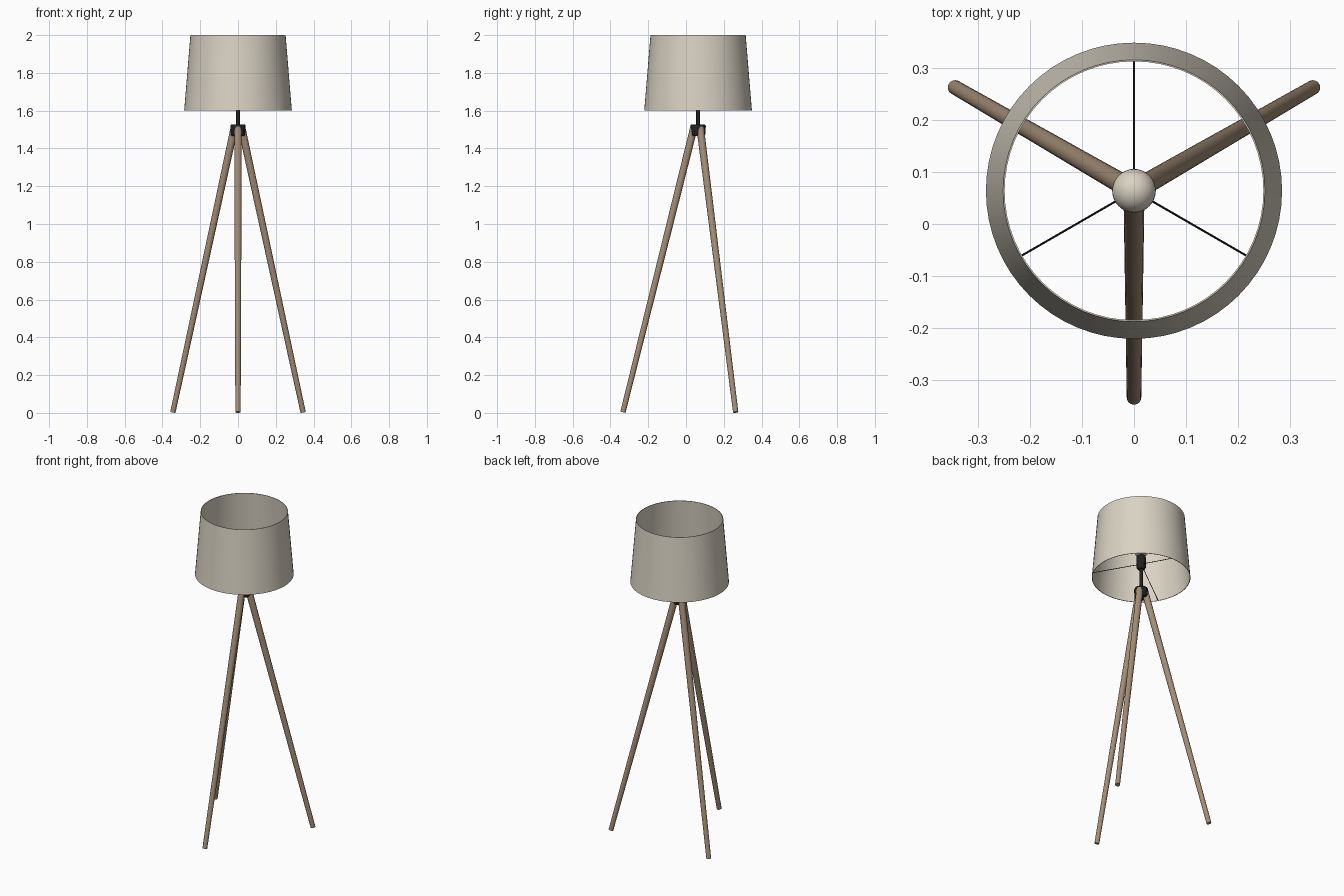
import bpy, bmesh
from math import cos, sin, radians, tau
from mathutils import Vector

cube = bpy.data.objects.get("Cube")
if cube:
    bpy.data.objects.remove(cube, do_unlink=True)

AXIS = Vector((0, 0.064, 0))  # vertical axis of the lamp


def material(name, rgb):
    m = bpy.data.materials.new(name)
    m.use_nodes = True
    m.diffuse_color = (*rgb, 1)
    m.node_tree.nodes["Principled BSDF"].inputs["Base Color"].default_value = (*rgb, 1)
    return m


FABRIC = material("warm white fabric", (0.70, 0.65, 0.55))
WOOD = material("brown wood", (0.37, 0.27, 0.185))
BLACK = material("black metal", (0.015, 0.015, 0.016))


def lathe(name, profile, mat, segments=32):
    """Revolve (radius, height) points about the lamp axis."""
    bm = bmesh.new()
    rings = []
    for r, z in profile:
        if r == 0:
            rings.append([bm.verts.new((0, 0, z))] * segments)
        else:
            rings.append([bm.verts.new((r * cos(tau * i / segments), r * sin(tau * i / segments), z))
                          for i in range(segments)])
    for low, high in zip(rings, rings[1:]):
        for i in range(segments):
            j = (i + 1) % segments
            bm.faces.new(dict.fromkeys((low[i], low[j], high[j], high[i])))
    bmesh.ops.recalc_face_normals(bm, faces=bm.faces)
    mesh = bpy.data.meshes.new(name)
    bm.to_mesh(mesh)
    bm.free()
    obj = bpy.data.objects.new(name, mesh)
    bpy.context.collection.objects.link(obj)
    obj.location = AXIS
    return finish(obj, name, mat)


def rod(name, start, end, r1, r2, mat, sides=24):
    """Tapered round bar between two points."""
    d = end - start
    bpy.ops.mesh.primitive_cone_add(vertices=sides, radius1=r1, radius2=r2, depth=d.length,
                                    location=AXIS + (start + end) / 2,
                                    rotation=d.to_track_quat('Z', 'Y').to_euler())
    return finish(bpy.context.object, name, mat)


def finish(obj, name, mat):
    obj.name = name
    obj.data.materials.append(mat)
    bpy.ops.object.select_all(action='DESELECT')
    obj.select_set(True)
    bpy.context.view_layer.objects.active = obj
    bpy.ops.object.shade_smooth_by_angle(angle=radians(35))
    return obj


def polar(radius, degrees, z):
    a = radians(degrees)
    return Vector((radius * cos(a), radius * sin(a), z))


# Tapered open drum shade with a thin wall
lathe("lamp_shade", [(0.285, 1.6), (0.252, 2.0), (0.249, 2.0), (0.282, 1.6), (0.285, 1.6)], FABRIC, 64)

# Hub, stem and bulb socket
lathe("leg_hub", [(0, 1.466), (0.034, 1.466), (0.038, 1.475), (0.041, 1.518),
                  (0.037, 1.527), (0, 1.527)], BLACK)
lathe("stem", [(0, 1.52), (0.010, 1.52), (0.010, 1.67), (0, 1.67)], BLACK, 16)
lathe("bulb_socket", [(0, 1.655), (0.018, 1.655), (0.027, 1.668), (0.027, 1.735),
                      (0.022, 1.745), (0, 1.745)], BLACK)

# Round bulb
bpy.ops.mesh.primitive_uv_sphere_add(segments=32, ring_count=16, radius=0.042,
                                     location=AXIS + Vector((0, 0, 1.782)))
finish(bpy.context.object, "bulb", FABRIC)

# Three legs, with a shade spoke opposite each one
for side, angle in (("front", 270), ("left", 30), ("right", 150)):
    rod(side + "_leg", polar(0.398, angle, 0.0035), polar(0.022, angle, 1.511), 0.014, 0.020, WOOD)
    rod("spoke_opposite_" + side + "_leg", polar(0.02, angle + 180, 1.685),
        polar(0.282, angle + 180, 1.606), 0.002, 0.002, BLACK, 8)
